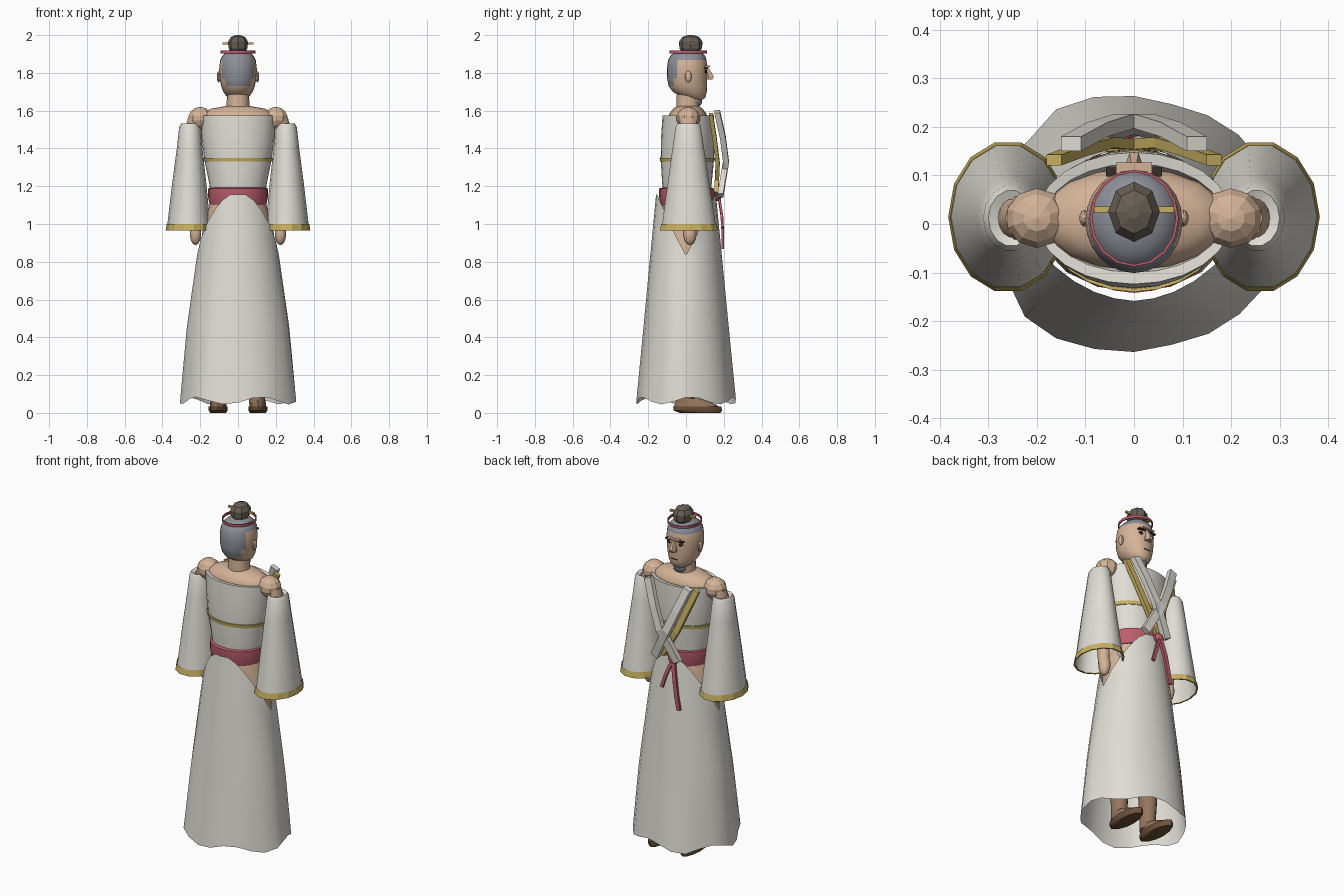
import bpy, bmesh, math, random
from mathutils import Vector

random.seed(4)


def mat(name, r, g, b):
    m = bpy.data.materials.new(name)
    m.diffuse_color = (r, g, b, 1)
    return m


WHITE = mat("off_white_cloth", 0.74, 0.72, 0.66)
SKIN = mat("skin", 0.66, 0.45, 0.31)
GOLD = mat("gold", 0.58, 0.44, 0.12)
RED = mat("rose_red", 0.50, 0.11, 0.15)
HAIR = mat("grey_hair", 0.27, 0.28, 0.32)
BUN = mat("dark_bun", 0.14, 0.115, 0.09)
SHOE = mat("shoe_brown", 0.16, 0.085, 0.045)
LEG = mat("leg_brown", 0.30, 0.18, 0.11)
DARK = mat("eye_dark", 0.04, 0.025, 0.02)


def finish(name, bm, m, smooth=40):
    bmesh.ops.recalc_face_normals(bm, faces=bm.faces)
    me = bpy.data.meshes.new(name)
    bm.to_mesh(me)
    bm.free()
    ob = bpy.data.objects.new(name, me)
    bpy.context.collection.objects.link(ob)
    me.materials.append(m)
    if smooth:
        bpy.ops.object.select_all(action='DESELECT')
        ob.select_set(True)
        bpy.context.view_layer.objects.active = ob
        bpy.ops.object.shade_smooth_by_angle(angle=math.radians(smooth))
    return ob


def skin_rows(bm, rows, close=True):
    for a, b in zip(rows, rows[1:]):
        n = len(a)
        for i in range(n if close else n - 1):
            j = (i + 1) % n
            bm.faces.new((a[i], a[j], b[j], b[i]))


def loft(name, rings, m, n=16, caps=True, smooth=40):
    """Stack of elliptical rings: (z, cx, cy, rx, ry)."""
    bm = bmesh.new()
    rows = [[bm.verts.new((cx + rx * math.cos(2 * math.pi * i / n),
                           cy + ry * math.sin(2 * math.pi * i / n), z))
             for i in range(n)] for z, cx, cy, rx, ry in rings]
    skin_rows(bm, rows)
    if caps:
        bm.faces.new(rows[0])
        bm.faces.new(rows[-1])
    return finish(name, bm, m, smooth)


def ball(name, c, r, m, u=10, v=7, smooth=0):
    bm = bmesh.new()
    bmesh.ops.create_uvsphere(bm, u_segments=u, v_segments=v, radius=1)
    for p in bm.verts:
        p.co = Vector(c) + Vector((p.co.x * r[0], p.co.y * r[1], p.co.z * r[2]))
    return finish(name, bm, m, smooth)


def box(name, c, s, m):
    bm = bmesh.new()
    bmesh.ops.create_cube(bm, size=1)
    for p in bm.verts:
        p.co = Vector(c) + Vector((p.co.x * s[0], p.co.y * s[1], p.co.z * s[2]))
    return finish(name, bm, m, 0)


def strip(name, pts, w, d, m):
    """Rectangular band swept along pts; w across, d in depth."""
    bm = bmesh.new()
    rows = []
    for i, p in enumerate(pts):
        t = Vector(pts[min(i + 1, len(pts) - 1)]) - Vector(pts[max(i - 1, 0)])
        side = Vector((t.z, 0, -t.x)).normalized() * w / 2
        y = Vector((0, d / 2, 0))
        rows.append([bm.verts.new(Vector(p) + o)
                     for o in (side + y, side - y, -side - y, -side + y)])
    skin_rows(bm, rows)
    bm.faces.new(rows[0])
    bm.faces.new(rows[-1])
    return finish(name, bm, m, 0)


def interp(table, z):
    for a, b in zip(table, table[1:]):
        if z >= b[0]:
            f = (z - b[0]) / (a[0] - b[0])
            return [b[k] + (a[k] - b[k]) * f for k in (1, 2)]
    return table[-1][1:]


# Long skirt with V openings at the hips and a wavy hem
PROFILE = [(1.16, 0.158, 0.158), (0.95, 0.200, 0.178), (0.45, 0.272, 0.225), (0.0, 0.314, 0.268)]
N = 24
bm = bmesh.new()
wob = [random.uniform(-0.035, 0.035) for _ in range(N)]
cols = []
for i in range(N):
    a = 2 * math.pi * i / N
    top = 1.155 - 0.32 * max(0, 1 - abs(math.sin(a)) / 0.95)
    hem = 0.065 + 0.02 * math.sin(5 * a + 1)
    col = []
    for k in range(9):
        t = k / 8
        z = top + (hem - top) * t
        rx, ry = interp(PROFILE, z)
        s = 1 + (wob[i] + 0.02 * math.cos(6 * a + 0.5)) * t
        col.append(bm.verts.new((rx * s * math.cos(a), ry * s * math.sin(a), z)))
    cols.append(col)
skin_rows(bm, cols + [cols[0]], close=False)
finish("skirt", bm, WHITE)

# Body beneath the clothes
loft("hips", [(0.72, 0, 0, 0.19, 0.13), (0.85, 0, 0, 0.197, 0.14),
              (0.97, 0, 0, 0.188, 0.14), (1.13, 0, 0, 0.142, 0.125)], SKIN)
loft("shoulders", [(1.50, 0, 0.01, 0.185, 0.10), (1.56, 0, 0.01, 0.195, 0.105),
                   (1.585, 0, 0.01, 0.185, 0.098), (1.61, 0, 0.01, 0.145, 0.078),
                   (1.625, 0, 0.01, 0.06, 0.055)], SKIN)
loft("neck", [(1.60, 0, 0.01, 0.062, 0.062), (1.71, 0, 0.012, 0.057, 0.06)], SKIN)

# Robe top, chest cord and waist sash
loft("robe_top", [(1.12, 0, 0.005, 0.145, 0.125), (1.20, 0, 0.005, 0.15, 0.13),
                  (1.34, 0, 0.007, 0.178, 0.141), (1.46, 0, 0.01, 0.193, 0.142),
                  (1.575, 0, 0.012, 0.202, 0.136), (1.572, 0, 0.012, 0.184, 0.112),
                  (1.53, 0, 0.012, 0.175, 0.10)], WHITE, n=24, caps=False)
loft("chest_cord", [(1.33, 0, 0.007, 0.181, 0.144), (1.35, 0, 0.007, 0.186, 0.147)],
     GOLD, n=24)
loft("sash", [(1.10, 0, 0.003, 0.15, 0.135), (1.14, 0, 0.003, 0.158, 0.145),
              (1.188, 0, 0.003, 0.158, 0.145), (1.192, 0, 0.003, 0.148, 0.13)], RED, n=24)
ball("sash_knot", (-0.035, 0.165, 1.15), (0.032, 0.025, 0.028), RED)
strip("sash_tail_long", [(-0.04, 0.175, 1.14), (-0.06, 0.19, 1.04), (-0.075, 0.195, 0.95),
                         (-0.09, 0.195, 0.87)], 0.024, 0.014, RED)
strip("sash_tail_short", [(-0.03, 0.175, 1.14), (0.0, 0.188, 1.06), (0.025, 0.192, 0.98)],
      0.018, 0.012, RED)

for s, side in ((1, "right"), (-1, "left")):
    # Arm, shoulder and wide sleeve with trim
    ball("shoulder_" + side, (s * 0.2, 0.012, 1.56), (0.066, 0.063, 0.06), SKIN)
    loft("arm_" + side, [(0.96, s * 0.225, 0.015, 0.03, 0.033), (1.25, s * 0.232, 0.012, 0.04, 0.042),
                         (1.50, s * 0.236, 0.012, 0.045, 0.048),
                         (1.56, s * 0.23, 0.012, 0.035, 0.045)], SKIN, n=10)
    ball("hand_" + side, (s * 0.225, 0.02, 0.95), (0.032, 0.036, 0.062), SKIN, smooth=40)
    loft("sleeve_" + side, [(1.525, s * 0.25, 0.012, 0.03, 0.04), (1.533, s * 0.253, 0.012, 0.047, 0.058),
                            (1.515, s * 0.255, 0.012, 0.056, 0.068), (1.40, s * 0.256, 0.012, 0.068, 0.086),
                            (1.22, s * 0.258, 0.013, 0.090, 0.112), (1.05, s * 0.26, 0.015, 0.108, 0.138),
                            (0.97, s * 0.26, 0.015, 0.117, 0.149)], WHITE, n=14, caps=False)
    loft("sleeve_trim_" + side, [(1.0, s * 0.26, 0.015, 0.118, 0.150), (0.965, s * 0.26, 0.015, 0.123, 0.157),
                                 (0.965, s * 0.26, 0.015, 0.116, 0.148)],
         GOLD, n=14, caps=False, smooth=0)

    # Crossed chest straps: white band over a gold edge
    strip("strap_" + side, [(s * 0.13, 0.165, 1.595), (s * 0.075, 0.195, 1.46),
                            (s * 0.02, 0.212, 1.33), (-s * 0.075, 0.182, 1.15)], 0.045, 0.03, WHITE)
    strip("strap_edge_" + side, [(s * 0.165, 0.132, 1.58), (s * 0.11, 0.152, 1.45),
                                 (s * 0.055, 0.168, 1.32), (-s * 0.045, 0.16, 1.16)], 0.034, 0.022, GOLD)

    # Legs and shoes
    loft("leg_" + side, [(0.05, s * 0.10, -0.005, 0.042, 0.048), (0.13, s * 0.10, -0.005, 0.044, 0.05),
                         (0.75, s * 0.10, 0, 0.075, 0.085)], LEG, n=12)
    loft("shoe_" + side, [(0.025, s * 0.105, 0.06, 0.045, 0.122), (0.045, s * 0.105, 0.05, 0.044, 0.11),
                          (0.075, s * 0.105, 0.015, 0.038, 0.065)], LEG, n=12)
    loft("sole_" + side, [(0.0, s * 0.105, 0.075, 0.042, 0.108), (0.012, s * 0.105, 0.062, 0.05, 0.128),
                          (0.035, s * 0.105, 0.06, 0.05, 0.128)], SHOE, n=12)

    # Ears, eyes and brows
    ball("ear_" + side, (s * 0.102, 0.012, 1.78), (0.011, 0.018, 0.03), SKIN)
    ball("eye_" + side, (s * 0.037, 0.104, 1.808), (0.015, 0.008, 0.009), DARK)
    box("brow_" + side, (s * 0.037, 0.107, 1.828), (0.042, 0.018, 0.007), DARK)

# Head, with hair on the crown and the back panel
PTS = [(1.655, 0, 0.05, 0.035, 0.035), (1.672, 0, 0.04, 0.058, 0.064), (1.70, 0, 0.02, 0.078, 0.09),
       (1.73, 0, 0.01, 0.089, 0.102), (1.77, 0, 0.006, 0.097, 0.106), (1.82, 0, 0.006, 0.1, 0.107),
       (1.868, 0, 0.007, 0.094, 0.102), (1.89, 0, 0.009, 0.083, 0.092),
       (1.91, 0, 0.01, 0.062, 0.07), (1.922, 0, 0.012, 0.03, 0.035)]
head = loft("head", PTS, SKIN, n=24, smooth=60)
head.data.materials.append(HAIR)
for f in head.data.polygons:
    c = f.center
    f.material_index = int(c.z > 1.87 or (c.z > 1.735 and c.y < -0.055))
ball("beard", (0, 0.045, 1.655), (0.045, 0.042, 0.042), HAIR, smooth=40)
box("brow_ridge", (0, 0.114, 1.836), (0.075, 0.025, 0.008), SKIN)
box("mouth", (0, 0.108, 1.715), (0.04, 0.006, 0.006), DARK)
loft("nose", [(1.765, 0, 0.115, 0.02, 0.028), (1.78, 0, 0.12, 0.018, 0.032),
              (1.835, 0, 0.105, 0.008, 0.012)], SKIN, n=6, smooth=0)

# Head band, top knot and hair pin
loft("head_band", [(1.903, 0, 0.012, 0.086, 0.095), (1.903, 0, 0.012, 0.092, 0.1),
                   (1.918, 0, 0.012, 0.092, 0.1), (1.918, 0, 0.012, 0.086, 0.095),
                   (1.903, 0, 0.012, 0.086, 0.095)], RED, n=16, caps=False, smooth=0)
loft("top_knot", [(1.905, 0, 0.025, 0.035, 0.04), (1.93, 0, 0.025, 0.05, 0.06),
                  (1.965, 0, 0.025, 0.053, 0.062), (1.99, 0, 0.025, 0.038, 0.045),
                  (2.0, 0, 0.025, 0.012, 0.015)], BUN, n=8, smooth=0)
box("hair_pin", (0, 0.03, 1.955), (0.165, 0.012, 0.012), GOLD)
